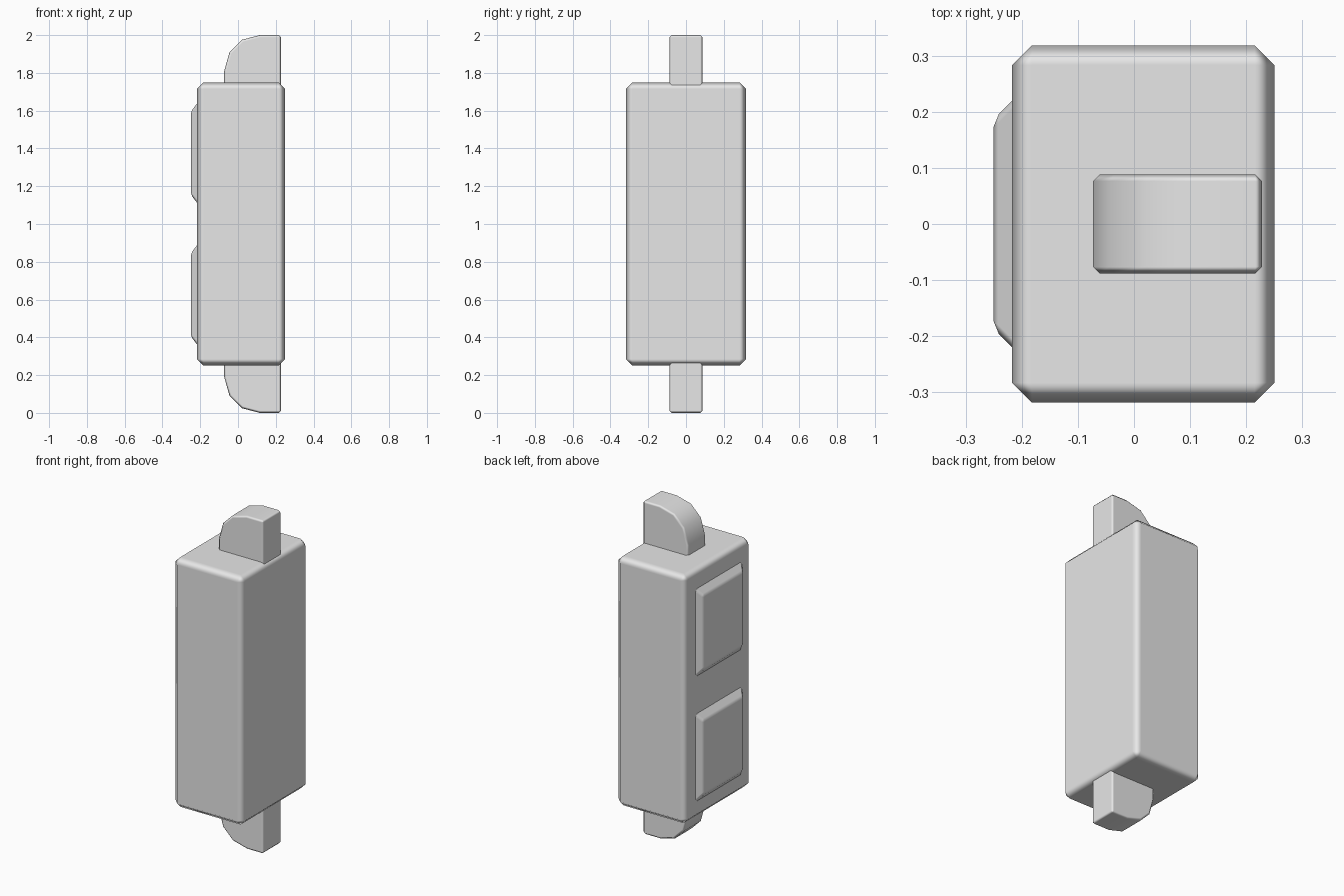
import bpy, bmesh
from math import radians

cube = bpy.data.objects.get("Cube")
if cube:
    bpy.data.objects.remove(cube, do_unlink=True)

grey = bpy.data.materials.new("light_grey")
grey.use_nodes = True
grey.diffuse_color = (0.8, 0.8, 0.8, 1)
grey.node_tree.nodes["Principled BSDF"].inputs["Base Color"].default_value = (0.8, 0.8, 0.8, 1)


def loft(name, start, end, bevel, limit):
    """Join two matching outlines into a solid with chamfered edges."""
    bm = bmesh.new()
    a = [bm.verts.new(p) for p in start]
    b = [bm.verts.new(p) for p in end]
    bm.faces.new(a)
    bm.faces.new(b[::-1])
    for i in range(len(a)):
        j = (i + 1) % len(a)
        bm.faces.new((a[i], b[i], b[j], a[j]))
    bmesh.ops.recalc_face_normals(bm, faces=bm.faces)
    mesh = bpy.data.meshes.new(name)
    bm.to_mesh(mesh)
    bm.free()
    mesh.materials.append(grey)
    obj = bpy.data.objects.new(name, mesh)
    bpy.context.collection.objects.link(obj)
    bpy.ops.object.select_all(action="DESELECT")
    obj.select_set(True)
    bpy.context.view_layer.objects.active = obj
    bpy.ops.object.shade_smooth_by_angle(angle=radians(50))
    mod = obj.modifiers.new("chamfer", "BEVEL")
    mod.width = bevel
    mod.segments = 1
    mod.limit_method = "ANGLE"
    mod.angle_limit = radians(limit)
    mod.harden_normals = True
    return obj


def rectangle(x, half_y, half_z, z):
    return [(x, sy * half_y, z + sz * half_z)
            for sy, sz in ((-1, -1), (1, -1), (1, 1), (-1, 1))]


# Main body
loft("body", rectangle(-0.217, 0.318, 0.75, 1), rectangle(0.25, 0.318, 0.75, 1), 0.035, 30)

# Raised panels on the right side, with sloping borders
for name, z in (("upper_panel", 1.375), ("lower_panel", 0.625)):
    loft(name, rectangle(-0.20, 0.237, 0.284, z), rectangle(-0.25, 0.187, 0.22, z), 0.013, 30)

# Tabs with one rounded corner; offsets are measured from the middle height
profile = [(-0.073, 0.70), (-0.073, 0.81), (-0.045, 0.91), (0.02, 0.975),
           (0.115, 1.0), (0.228, 1.0), (0.228, 0.70)]
for name, side in (("top_tab", 1), ("bottom_tab", -1)):
    loft(name, [(x, -0.088, 1 + side * h) for x, h in profile],
         [(x, 0.088, 1 + side * h) for x, h in profile], 0.012, 40)
